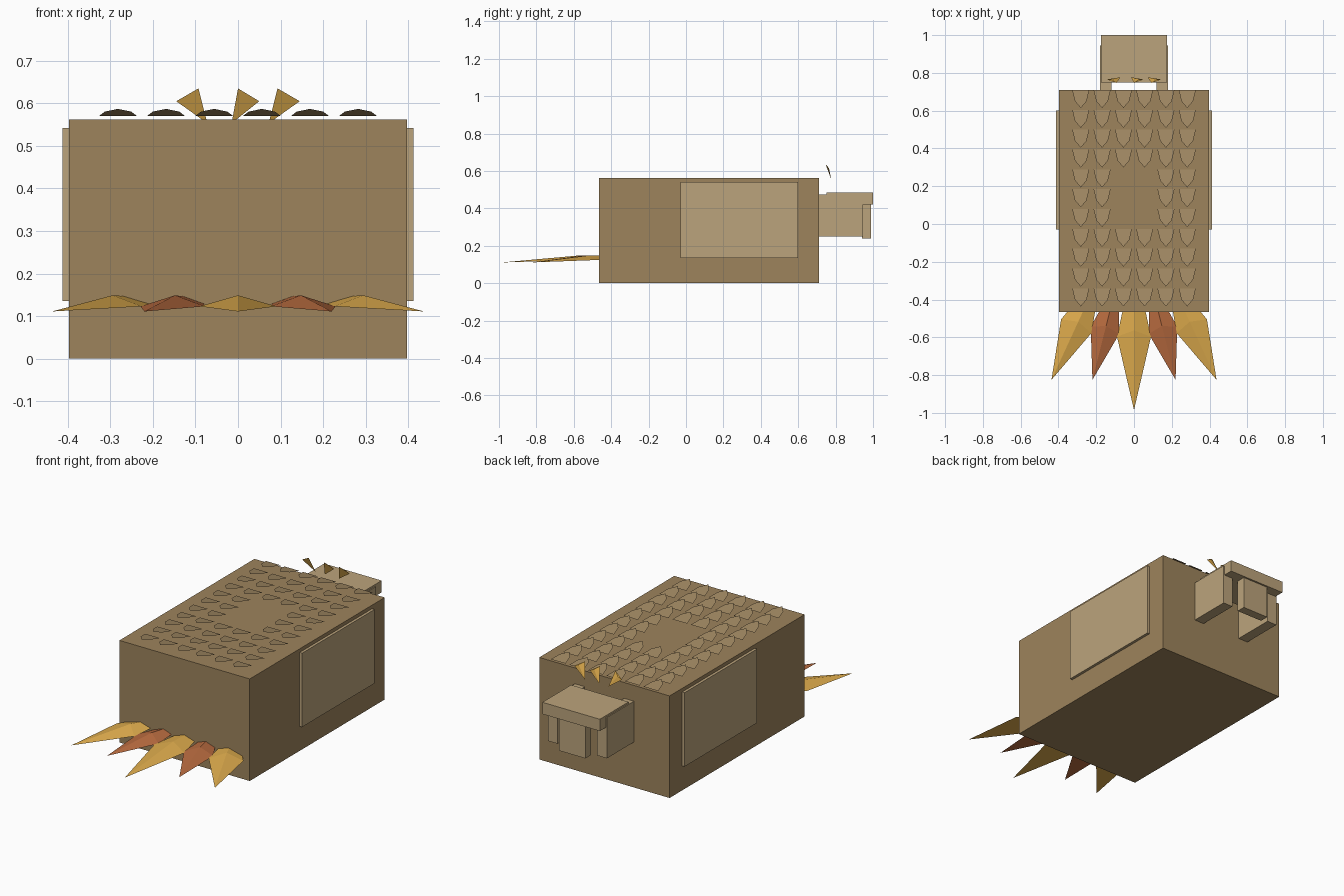
import bpy
from mathutils import Matrix, Vector
from math import atan2, pi

if "Cube" in bpy.data.objects:
    bpy.data.objects.remove(bpy.data.objects["Cube"])


def material(name, rgb):
    m = bpy.data.materials.new(name)
    m.diffuse_color = (*rgb, 1)
    m.use_nodes = True
    m.node_tree.nodes["Principled BSDF"].inputs["Base Color"].default_value = m.diffuse_color
    return m


BROWN = material("brown", (0.34, 0.23, 0.107))
SCALE = material("scale_brown", (0.36, 0.25, 0.125))
TAN = material("tan", (0.50, 0.37, 0.20))
GOLD = material("gold", (0.73, 0.41, 0.073))
RUST = material("rust", (0.48, 0.147, 0.05))


def add_mesh(name, verts, faces, mat):
    me = bpy.data.meshes.new(name)
    me.from_pydata(verts, [], faces)
    me.update()
    me.materials.append(mat)
    ob = bpy.data.objects.new(name, me)
    bpy.context.collection.objects.link(ob)
    return ob


def box(name, lo, hi, mat):
    lo, hi = Vector(lo), Vector(hi)
    bpy.ops.mesh.primitive_cube_add(size=1, location=(lo + hi) / 2)
    ob = bpy.context.object
    ob.name = name
    ob.data.transform(Matrix.Diagonal((*(hi - lo), 1)))
    ob.data.materials.append(mat)
    return ob


# Body and folded side wings
box("body", (-0.397, -0.465, 0.0), (0.397, 0.71, 0.562), BROWN)
for side, s in (("left", -1), ("right", 1)):
    xs = sorted((s * 0.38, s * 0.412))
    box(side + "_wing", (xs[0], -0.03, 0.135), (xs[1], 0.60, 0.542), TAN)

# Head: two cheeks, a brow slab over them and a beak under the slab
for side, s in (("left", -1), ("right", 1)):
    xs = sorted((s * 0.12, s * 0.18))
    box(side + "_cheek", (xs[0], 0.70, 0.25), (xs[1], 0.945, 0.475), TAN)
box("brow", (-0.175, 0.75, 0.42), (0.175, 1.0, 0.485), TAN)
box("beak", (-0.08, 0.94, 0.24), (0.08, 0.99, 0.425), TAN)

# Back scales: flat pointed plates with their tips lifted
outline = [(-0.045, 0), (-0.031, 0.62), (0, 1), (0.031, 0.62), (0.045, 0)]
verts, faces = [], []
for row in range(11):
    y0 = 0.709 - row * 0.105
    for x0 in (-0.282, -0.169, -0.056, 0.056, 0.169, 0.282):
        if row in (4, 5, 6) and abs(x0) < 0.1:
            continue  # bare patch in the middle of the back
        n = len(verts)
        verts += [(x0 + x, y0 - 0.095 * t, 0.570 + 0.017 * t) for x, t in outline]
        faces.append(tuple(range(n, n + 5)))
add_mesh("back_scales", verts, faces, SCALE)


# Tail feathers: ridged leaf shapes fanning out of the front face
def feather(name, root, tip, width, mat):
    root, tip = Vector(root), Vector(tip)
    d = tip - root
    length = d.length
    w = width
    k = 0.30 * length
    v = [(-0.6 * w, 0, 0.129), (0, 0, 0.146), (0.6 * w, 0, 0.129),
         (-w, k, 0.123), (0, k * 0.8, 0.149), (w, k, 0.123),
         (0, length, 0.111)]
    f = [(0, 1, 4, 3), (1, 2, 5, 4), (3, 4, 6), (4, 5, 6),
         (0, 3, 5, 2), (3, 6, 5), (0, 2, 1)]
    ob = add_mesh(name, v, f, mat)
    turn = Matrix.Rotation(atan2(d.y, d.x) - pi / 2, 4, 'Z')
    ob.data.transform(Matrix.Translation((root.x, root.y, 0)) @ turn)


feather("tail_feather_middle", (0, -0.43), (0, -0.985), 0.09, GOLD)
for side, s in (("left", -1), ("right", 1)):
    feather(side + "_tail_feather_inner", (s * 0.125, -0.45), (s * 0.22, -0.825), 0.078, RUST)
    feather(side + "_tail_feather_outer", (s * 0.25, -0.42), (s * 0.437, -0.825), 0.088, GOLD)

# Crest: three thin wedges that widen upward
crest = {
    "left": ((-0.145, 0.765, 0.605), (-0.093, 0.747, 0.635), (-0.072, 0.777, 0.553)),
    "middle": ((0.0, 0.747, 0.635), (0.05, 0.765, 0.605), (-0.015, 0.777, 0.553)),
    "right": ((0.093, 0.747, 0.635), (0.145, 0.765, 0.605), (0.072, 0.777, 0.553)),
}
for side, (a, b, c) in crest.items():
    mid = (Vector(a) + Vector(b)) / 2 + Vector((0, 0.008, -0.004))
    add_mesh(side + "_crest", [a, b, c, mid],
             [(0, 2, 1), (0, 1, 3), (1, 2, 3), (2, 0, 3)], GOLD)
